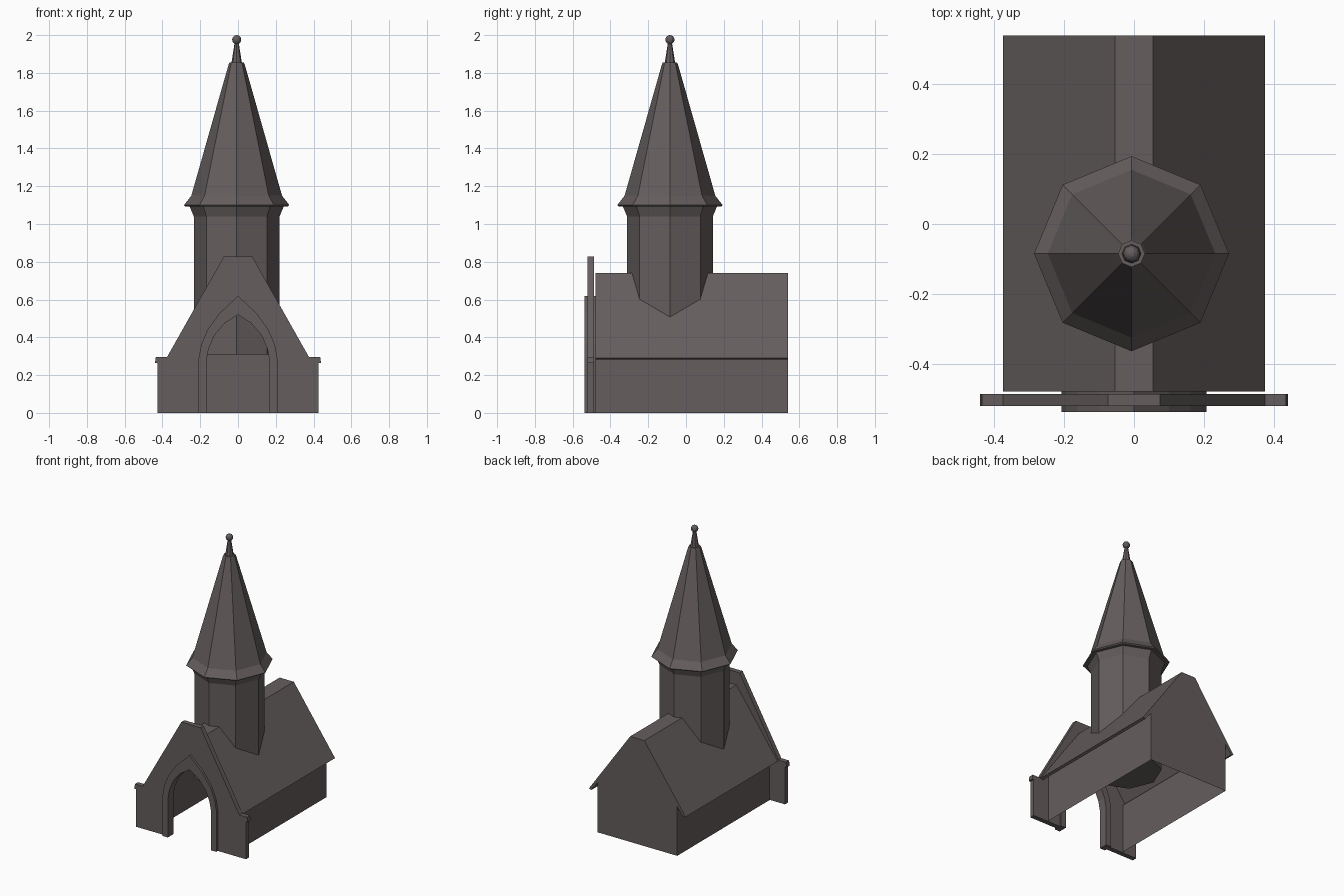
import bpy, bmesh, math

if "Cube" in bpy.data.objects:
    bpy.data.objects.remove(bpy.data.objects["Cube"])

stone = bpy.data.materials.new("dark_stone")
stone.diffuse_color = (0.13, 0.11, 0.11, 1)
stone.use_nodes = True
stone.node_tree.nodes["Principled BSDF"].inputs["Base Color"].default_value = stone.diffuse_color


def finish(bm, name):
    bmesh.ops.recalc_face_normals(bm, faces=bm.faces)
    me = bpy.data.meshes.new(name)
    bm.to_mesh(me)
    bm.free()
    me.materials.append(stone)
    ob = bpy.data.objects.new(name, me)
    bpy.context.collection.objects.link(ob)
    return ob


def mirrored(half):
    """Complete a right-to-centre path with its mirror image."""
    return half + [(-x, z) for x, z in reversed(half) if x > 1e-6]


def prism(name, path, y0, y1, front=True, skip_floor=False):
    """Extrude a closed x-z path along y."""
    bm = bmesh.new()
    a = [bm.verts.new((x, y0, z)) for x, z in path]
    b = [bm.verts.new((x, y1, z)) for x, z in path]
    n = len(path)
    for i in range(n):
        j = (i + 1) % n
        if skip_floor and path[i][1] == 0 and path[j][1] == 0:
            continue
        bm.faces.new((a[i], a[j], b[j], b[i]))
    bm.faces.new(b)
    if front:
        bm.faces.new(a)
    return finish(bm, name)


def lathe(name, rings, sides, cx, cy):
    """Stack polygon rings of (radius, z), capped at both ends."""
    bm = bmesh.new()
    loops = []
    for r, z in rings:
        loops.append([bm.verts.new((cx + r * math.cos(math.tau * k / sides),
                                    cy + r * math.sin(math.tau * k / sides), z))
                      for k in range(sides)])
    for lo, hi in zip(loops, loops[1:]):
        for k in range(sides):
            m = (k + 1) % sides
            bm.faces.new((lo[k], lo[m], hi[m], hi[k]))
    bm.faces.new(loops[0])
    bm.faces.new(loops[-1])
    return finish(bm, name)


# Nave: open floor and front, overhanging eaves, flat ridge
prism("nave", mirrored([(0.31, 0), (0.31, 0.345), (0.357, 0.283), (0.375, 0.29), (0.055, 0.74)]),
      -0.48, 0.54, front=False, skip_floor=True)

# Pointed doorway arch
outer = mirrored([(0.208, 0), (0.208, 0.29), (0.195, 0.36), (0.162, 0.44), (0.1, 0.525), (0, 0.62)])
inner = mirrored([(0.168, 0), (0.168, 0.27), (0.155, 0.34), (0.125, 0.41), (0.07, 0.475), (0, 0.52)])
prism("door_surround", outer + inner[::-1], -0.538, -0.477)

# Front gable wall with shoulder ledges, cut around the doorway
gable = mirrored([(0.427, 0), (0.427, 0.263), (0.44, 0.263), (0.435, 0.297),
                  (0.375, 0.297), (0.075, 0.828)])
prism("front_gable", gable + outer[::-1], -0.521, -0.487)

# Octagonal tower, spire and finial
CX, CY = -0.007, -0.085
lathe("tower", [(0.227, 0.31), (0.227, 1.04), (0.25, 1.095)], 8, CX, CY)
lathe("spire", [(0.272, 1.093), (0.279, 1.1), (0.24, 1.15), (0.042, 1.847), (0.038, 1.854)], 8, CX, CY)
lathe("finial", [(0.028, 1.85), (0.01, 1.965)], 8, CX, CY)
bm = bmesh.new()
bmesh.ops.create_uvsphere(bm, u_segments=12, v_segments=8, radius=0.024)
bmesh.ops.translate(bm, verts=bm.verts, vec=(CX, CY, 1.976))
finish(bm, "finial_ball")
